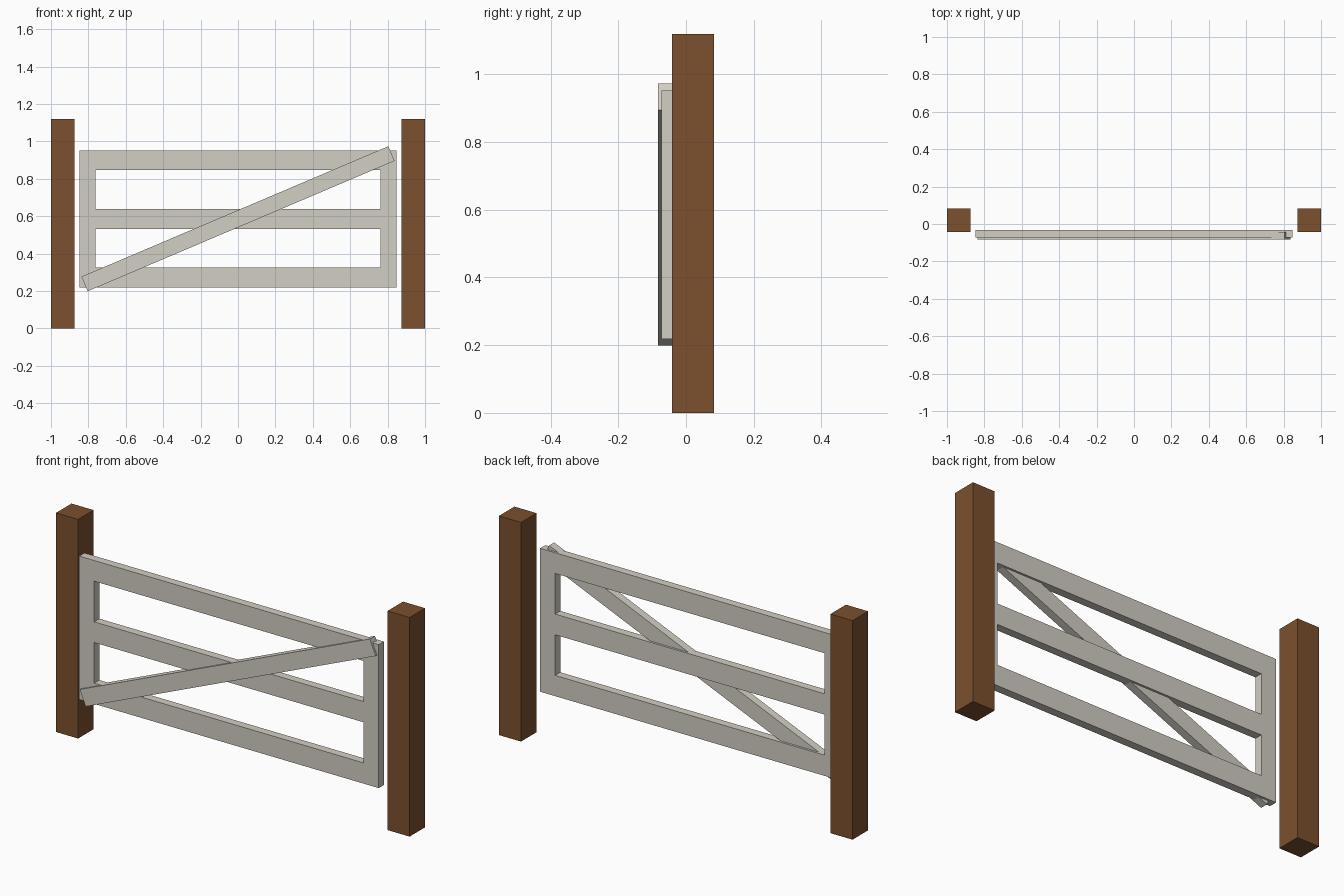
import bpy
from math import atan2, hypot

if "Cube" in bpy.data.objects:
    bpy.data.objects.remove(bpy.data.objects["Cube"])


def material(name, rgb):
    m = bpy.data.materials.new(name)
    m.diffuse_color = (*rgb, 1)
    m.use_nodes = True
    m.node_tree.nodes["Principled BSDF"].inputs["Base Color"].default_value = m.diffuse_color
    return m


brown = material("brown_wood", (0.20, 0.08, 0.027))
pale = material("pale_paint", (0.65, 0.62, 0.55))


def box(name, lo, hi, mat, tilt=0):
    """Box between two corners, optionally tilted about its own y axis."""
    bpy.ops.mesh.primitive_cube_add(size=1, location=[(a + b) / 2 for a, b in zip(lo, hi)])
    ob = bpy.context.object
    ob.name = name
    ob.scale = [b - a for a, b in zip(lo, hi)]
    bpy.ops.object.transform_apply(location=False, rotation=False, scale=True)
    ob.rotation_euler.y = tilt
    ob.data.materials.append(mat)
    return ob


FRONT, BACK = -0.073, -0.031     # gate frame depth
OUT, INN = 0.847, 0.762          # stile outer and inner edges
BOTTOM, TOP, RAIL = 0.219, 0.952, 0.106

# Posts and gate stiles, one of each per side
for side, s in (("left", -1), ("right", 1)):
    x0, x1 = sorted((s * 0.875, s * 1.0))
    box(side + "_post", (x0, -0.042, 0), (x1, 0.083, 1.12), brown)
    x0, x1 = sorted((s * INN, s * OUT))
    box(side + "_stile", (x0, FRONT, BOTTOM), (x1, BACK, TOP), pale)

# Three evenly spaced rails between the stiles
for i, name in enumerate(("bottom_rail", "middle_rail", "top_rail")):
    z = BOTTOM + i * (TOP - BOTTOM - RAIL) / 2
    box(name, (-INN, FRONT, z), (INN, BACK, z + RAIL), pale)

# Diagonal brace standing slightly proud of the front
run, rise, width, mid = 1.641, 0.697, 0.085, 0.586
half = hypot(run, rise) / 2
box("diagonal_brace", (-half, -0.083, mid - width / 2), (half, -0.042, mid + width / 2),
    pale, tilt=-atan2(rise, run))
